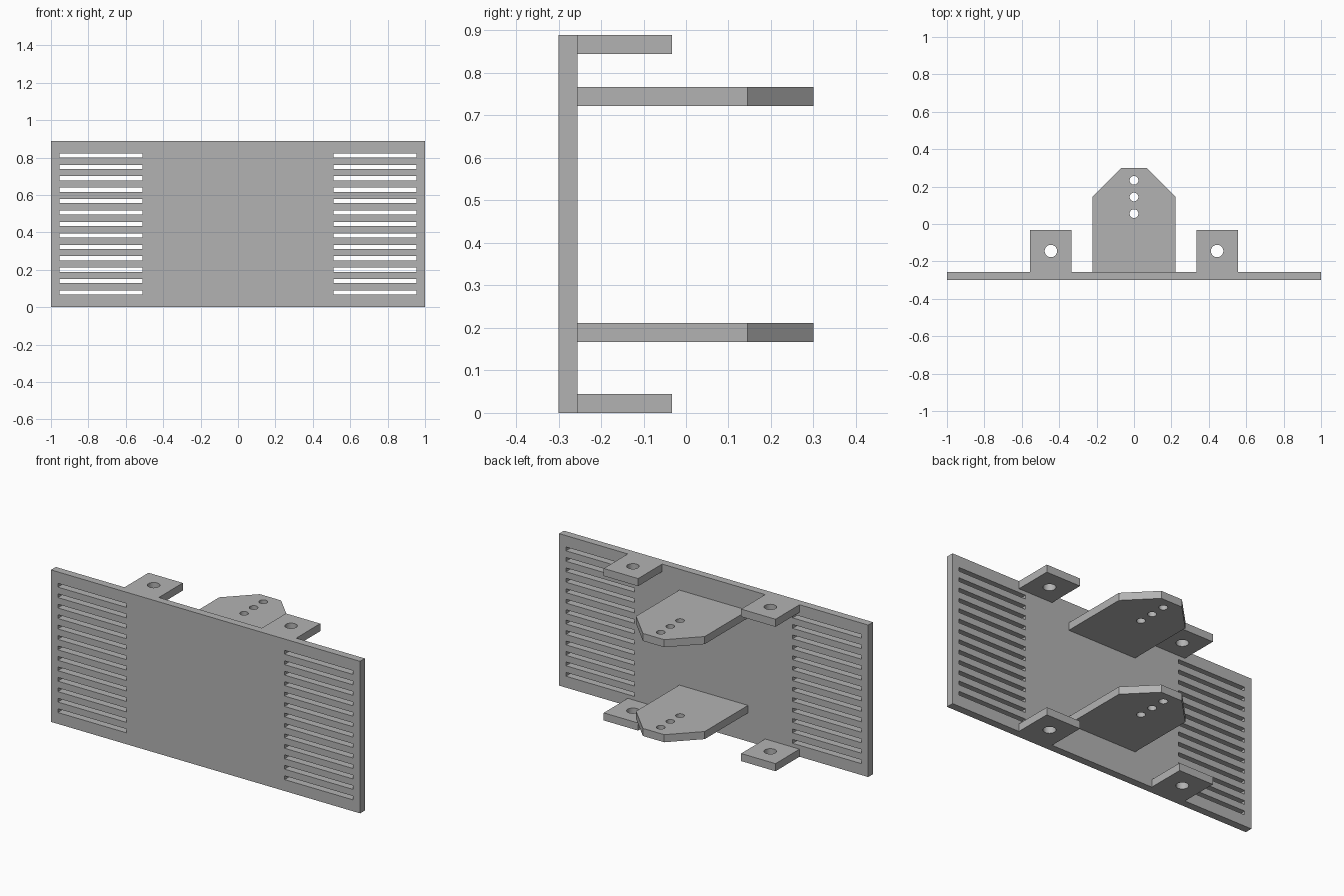
import bpy, bmesh, math
from mathutils import Matrix

cube = bpy.data.objects.get("Cube")
if cube:
    bpy.data.objects.remove(cube, do_unlink=True)

U = 2 / 90            # one design unit
T = 2 * U             # sheet thickness
BACK = -0.3 + T       # rear surface of the panel
HEIGHT = 40 * U

grey = bpy.data.materials.new("grey")
grey.use_nodes = True
grey.diffuse_color = (0.45, 0.45, 0.45, 1)
grey.node_tree.nodes["Principled BSDF"].inputs["Base Color"].default_value = (0.45, 0.45, 0.45, 1)


def rect(x0, x1, y0, y1):
    return [(x0, y0), (x1, y0), (x1, y1), (x0, y1)]


def circle(cx, cy, r, n=32):
    return [(cx + r * math.cos(2 * math.pi * i / n),
             cy + r * math.sin(2 * math.pi * i / n)) for i in range(n)]


def sheet(name, loops, matrix):
    """Fill an outline with holes and extrude it to the sheet thickness."""
    bm = bmesh.new()
    edges = []
    for loop in loops:
        vs = [bm.verts.new((x, y, 0)) for x, y in loop]
        edges += [bm.edges.new((a, b)) for a, b in zip(vs, vs[1:] + vs[:1])]
    bmesh.ops.triangle_fill(bm, edges=edges, use_beauty=True, normal=(0, 0, 1))
    ext = bmesh.ops.extrude_face_region(bm, geom=bm.faces[:], use_keep_orig=True)
    top = [g for g in ext["geom"] if isinstance(g, bmesh.types.BMVert)]
    bmesh.ops.translate(bm, verts=top, vec=(0, 0, T))
    bmesh.ops.transform(bm, matrix=matrix, verts=bm.verts)
    bmesh.ops.recalc_face_normals(bm, faces=bm.faces)
    mesh = bpy.data.meshes.new(name)
    bm.to_mesh(mesh)
    bm.free()
    mesh.materials.append(grey)
    obj = bpy.data.objects.new(name, mesh)
    bpy.context.collection.objects.link(obj)
    bpy.ops.object.select_all(action='DESELECT')
    obj.select_set(True)
    bpy.context.view_layer.objects.active = obj
    bpy.ops.object.shade_smooth_by_angle(angle=math.radians(30))


# Front panel with a column of vent slots at each end
panel = [rect(-1, 1, 0, HEIGHT)]
for i in range(13):
    z = HEIGHT / 2 + (i - 6) * 2.75 * U
    for x in (-43 * U, 23 * U):
        panel.append(rect(x, x + 20 * U, z - U / 2, z + U / 2))
sheet("front_panel", panel,
      Matrix.Translation((0, BACK, 0)) @ Matrix.Rotation(math.pi / 2, 4, 'X'))

# Mounting tabs along the top and bottom edges
for level, z in (("lower", 0), ("upper", HEIGHT - T)):
    for side, cx in (("left", 20 * U), ("right", -20 * U)):
        sheet(f"{level}_{side}_tab",
              [rect(cx - 5 * U, cx + 5 * U, BACK, BACK + 10 * U),
               circle(cx, BACK + 5 * U, 1.5 * U)],
              Matrix.Translation((0, 0, z)))

# Tapered brackets with three holes each
w, y1, y2, tip = 10 * U, BACK + 18 * U, 0.3, 3.1 * U
outline = [(-w, BACK), (w, BACK), (w, y1), (tip, y2), (-tip, y2), (-w, y1)]
for level, z in (("lower", 7.5 * U), ("upper", 32.5 * U)):
    holes = [circle(0, BACK + (14 + 4 * i) * U, 1.05 * U) for i in range(3)]
    sheet(f"{level}_bracket", [outline] + holes, Matrix.Translation((0, 0, z)))
